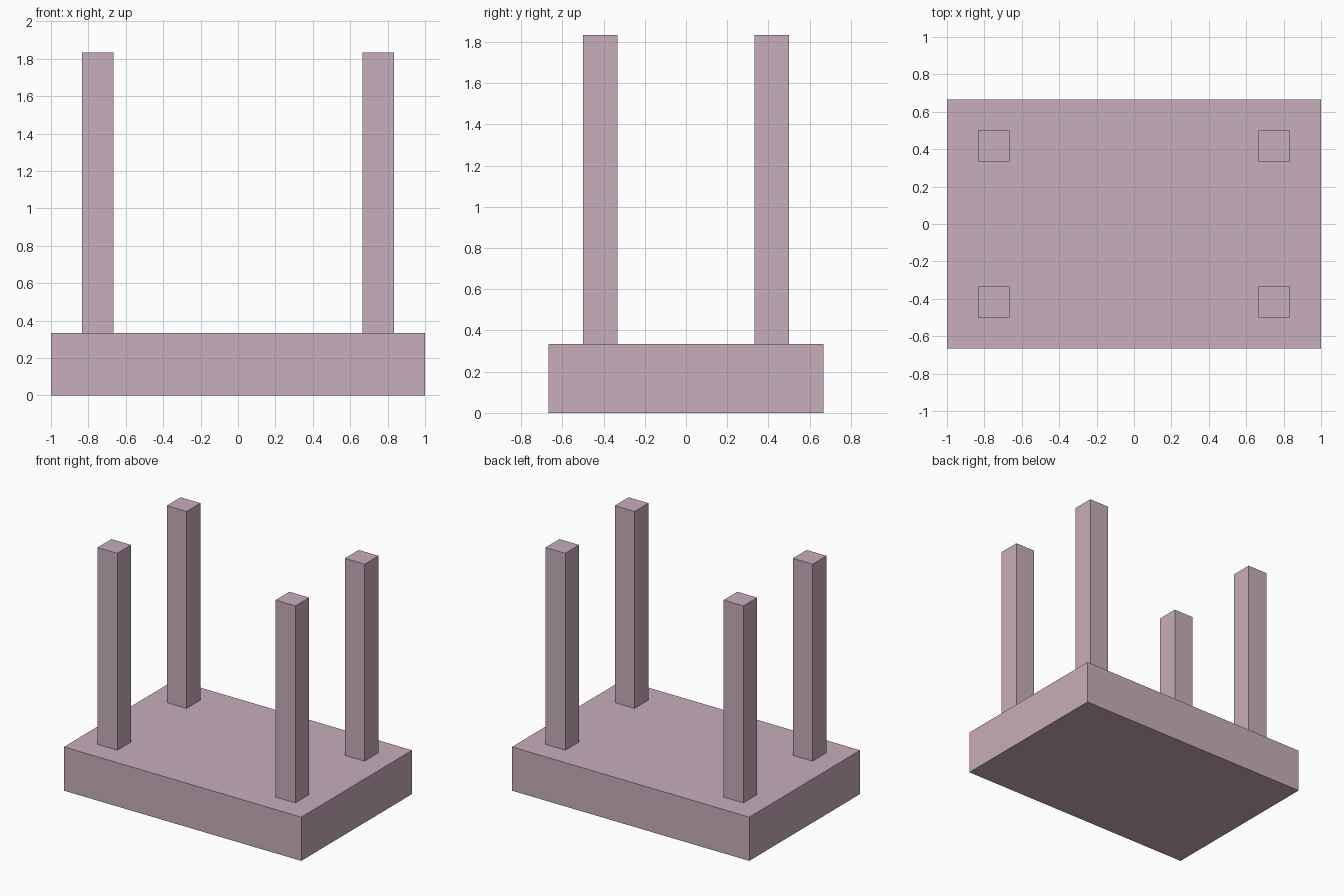
import bpy

if "Cube" in bpy.data.objects:
    bpy.data.objects.remove(bpy.data.objects["Cube"])

mauve = bpy.data.materials.new("pale_mauve")
mauve.diffuse_color = (0.575, 0.425, 0.495, 1.0)
mauve.use_nodes = True
mauve.node_tree.nodes["Principled BSDF"].inputs["Base Color"].default_value = mauve.diffuse_color


def box(name, low, high):
    """Axis-aligned box between two corners."""
    centre = [(a + b) / 2 for a, b in zip(low, high)]
    bpy.ops.mesh.primitive_cube_add(size=1, location=centre)
    obj = bpy.context.object
    obj.name = name
    obj.scale = [b - a for a, b in zip(low, high)]
    bpy.ops.object.transform_apply(location=False, rotation=False, scale=True)
    obj.data.materials.append(mauve)
    return obj


# Thick slab (the upturned table top)
SLAB_TOP = 1 / 3
box("slab", (-1, -2 / 3, 0), (1, 2 / 3, SLAB_TOP))

# Four square legs standing on the slab, inset from its corners
LEG, HEIGHT = 1 / 6, 1.5
for side, x in (("left", -0.75), ("right", 0.75)):
    for end, y in (("front", -5 / 12), ("back", 5 / 12)):
        box(f"{end}_{side}_leg",
            (x - LEG / 2, y - LEG / 2, SLAB_TOP),
            (x + LEG / 2, y + LEG / 2, SLAB_TOP + HEIGHT))
